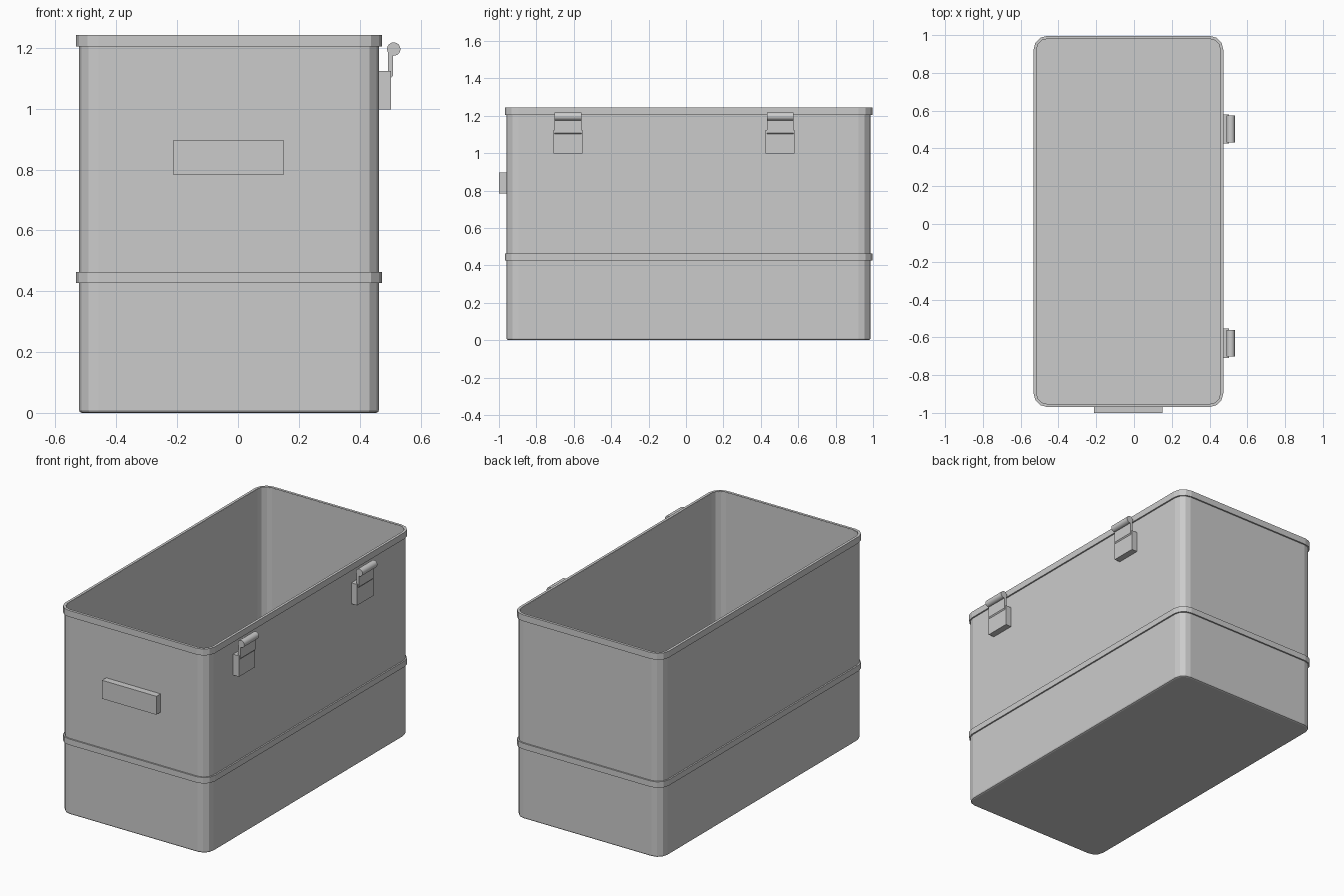
import bpy, bmesh, math

if "Cube" in bpy.data.objects:
    bpy.data.objects.remove(bpy.data.objects["Cube"])

X0, X1, Y0, Y1 = -0.523, 0.464, -0.96, 0.987   # outer faces of the crate walls
RADIUS, SEGMENTS = 0.064, 3


def rounded_ring(inset):
    """Rounded rectangle outline, moved inward by inset (outward if negative)."""
    points = []
    r = RADIUS - inset
    corners = [(X1 - RADIUS, Y1 - RADIUS), (X0 + RADIUS, Y1 - RADIUS),
               (X0 + RADIUS, Y0 + RADIUS), (X1 - RADIUS, Y0 + RADIUS)]
    for k, (cx, cy) in enumerate(corners):
        for i in range(SEGMENTS + 1):
            a = math.pi / 2 * (k + i / SEGMENTS)
            points.append((cx + r * math.cos(a), cy + r * math.sin(a)))
    return points


def finish(name, bm):
    bmesh.ops.recalc_face_normals(bm, faces=bm.faces)
    mesh = bpy.data.meshes.new(name)
    bm.to_mesh(mesh)
    bm.free()
    obj = bpy.data.objects.new(name, mesh)
    bpy.context.collection.objects.link(obj)
    return obj


def sweep(name, profile, closed):
    """Skin rings given as (inset, z); closed joins last to first, otherwise caps both ends."""
    bm = bmesh.new()
    rings = [[bm.verts.new((x, y, z)) for x, y in rounded_ring(d)] for d, z in profile]
    pairs = list(zip(rings, rings[1:]))
    if closed:
        pairs.append((rings[-1], rings[0]))
    else:
        bm.faces.new(rings[0])
        bm.faces.new(rings[-1])
    for a, b in pairs:
        n = len(a)
        for i in range(n):
            j = (i + 1) % n
            bm.faces.new((a[i], a[j], b[j], b[i]))
    return finish(name, bm)


def extrude_xz(name, outline, y0, y1):
    """Solid from an x-z outline, running from y0 to y1."""
    bm = bmesh.new()
    a = [bm.verts.new((x, y0, z)) for x, z in outline]
    b = [bm.verts.new((x, y1, z)) for x, z in outline]
    bm.faces.new(a)
    bm.faces.new(b)
    for i in range(len(a)):
        j = (i + 1) % len(a)
        bm.faces.new((a[i], a[j], b[j], b[i]))
    return finish(name, bm)


def box_outline(x0, x1, z0, z1):
    return [(x0, z0), (x1, z0), (x1, z1), (x0, z1)]


# open crate: outside wall with softened base edge, then inside wall and floor
sweep("crate_body", [(0.010, 0), (0.003, 0.003), (0, 0.010), (0, 1.24),
                     (0.007, 1.24), (0.007, 0.010)], False)

# top rim and middle reinforcing band
sweep("top_rim", [(0.002, 1.204), (-0.009, 1.204), (-0.009, 1.243), (0.007, 1.243)], True)
sweep("middle_band", [(0.002, 0.427), (-0.009, 0.427), (-0.009, 0.463), (0.002, 0.463)], True)

# end handle
extrude_xz("end_handle", box_outline(-0.213, 0.152, 0.784, 0.896), -1.0, Y0 + 0.002)

# latches: base block, upright tab and roller
for label, yc in (("front", -0.631), ("rear", 0.503)):
    extrude_xz(f"{label}_latch_base", box_outline(X1 - 0.002, 0.503, 0.997, 1.124),
               yc - 0.078, yc + 0.078)
    extrude_xz(f"{label}_latch_tab",
               [(0.492, 1.10), (0.502, 1.10), (0.509, 1.108), (0.509, 1.19), (0.494, 1.19)],
               yc - 0.071, yc + 0.071)
    circle = [(0.512 + 0.022 * math.cos(math.tau * i / 24),
               1.196 + 0.022 * math.sin(math.tau * i / 24)) for i in range(24)]
    roller = extrude_xz(f"{label}_latch_roller", circle, yc - 0.071, yc + 0.071)
    bpy.context.view_layer.objects.active = roller
    roller.select_set(True)
    bpy.ops.object.shade_smooth_by_angle()
    roller.select_set(False)
